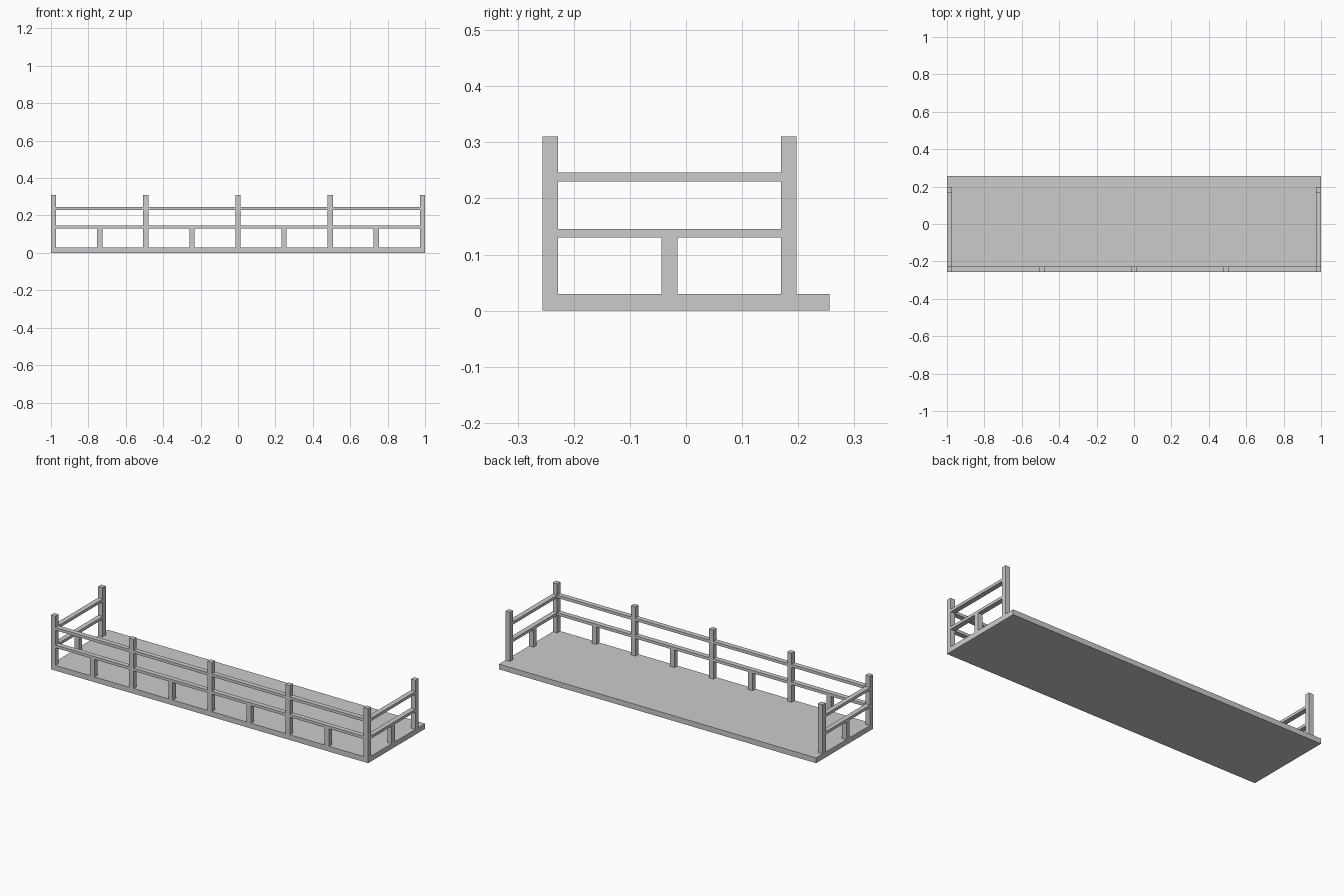
import bpy

if "Cube" in bpy.data.objects:
    bpy.data.objects.remove(bpy.data.objects["Cube"])

W = 0.028                      # post and rail thickness
DECK_TOP, POST_TOP = 0.03, 0.31
RAILS = [(0.13, 0.146), (0.23, 0.246)]
FRONT_Y, BACK_Y, END_X = -0.242, 0.183, 0.986


def box(name, x0, x1, y0, y1, z0, z1):
    bpy.ops.mesh.primitive_cube_add(
        size=1, location=((x0 + x1) / 2, (y0 + y1) / 2, (z0 + z1) / 2))
    ob = bpy.context.object
    ob.name = name
    ob.scale = (x1 - x0, y1 - y0, z1 - z0)
    bpy.ops.object.transform_apply(location=False, rotation=False, scale=True)
    return ob


def post(name, x, y, top):
    box(name, x - W / 2, x + W / 2, y - W / 2, y + W / 2, DECK_TOP, top)


# Deck
box("deck", -1, 1, -0.256, 0.256, 0, DECK_TOP)

# Front railing: tall posts, with two rails and a short post in each bay
xs = [END_X * (i / 2 - 1) for i in range(5)]
for x in xs:
    post("front_post", x, FRONT_Y, POST_TOP)
for a, b in zip(xs, xs[1:]):
    post("front_short_post", (a + b) / 2, FRONT_Y, RAILS[0][0])
    for z0, z1 in RAILS:
        box("front_rail", a + W / 2, b - W / 2,
            FRONT_Y - W / 2, FRONT_Y + W / 2, z0, z1)

# Side railings
for x in (-END_X, END_X):
    post("back_post", x, BACK_Y, POST_TOP)
    post("side_short_post", x, (FRONT_Y + BACK_Y) / 2, RAILS[0][0])
    for z0, z1 in RAILS:
        box("side_rail", x - W / 2, x + W / 2,
            FRONT_Y + W / 2, BACK_Y - W / 2, z0, z1)
